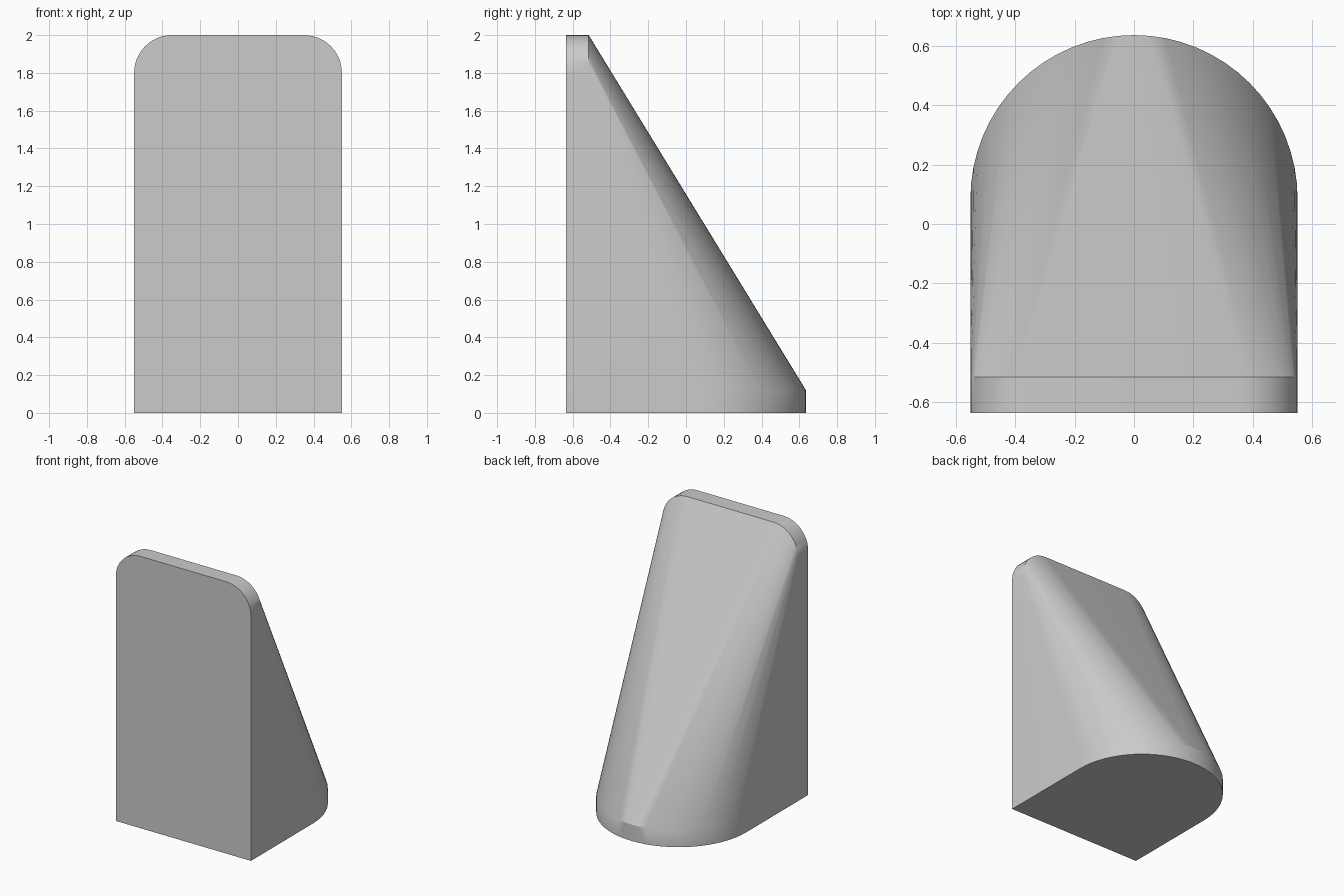
import bpy
import bmesh
from math import sin, cos, pi, radians

cube = bpy.data.objects.get("Cube")
if cube:
    bpy.data.objects.remove(cube, do_unlink=True)

HALF_W = 0.55      # half width of the block
FRONT = -0.635     # flat front plane
LIP = 0.12         # thickness of base slab and upright plate
ARCH_Y = 0.085     # centre of the rounded back
CORNER = 0.2       # radius of the plate's top corners
TOP = 2.0


def arc(cx, cy, r, start, end, steps):
    """Points on an arc, angles in radians."""
    angles = [start + (end - start) * i / steps for i in range(steps + 1)]
    return [(cx + r * cos(a), cy + r * sin(a)) for a in angles]


def material(name, rgb):
    mat = bpy.data.materials.new(name)
    mat.use_nodes = True
    mat.diffuse_color = (*rgb, 1)
    mat.node_tree.nodes["Principled BSDF"].inputs["Base Color"].default_value = (*rgb, 1)
    return mat


# Base slab outline: straight front, semicircular back
base = [(-HALF_W, FRONT), (HALF_W, FRONT)] + arc(0, ARCH_Y, HALF_W, 0, pi, 32)

# Upright plate outline: rounded top corners
cx, cz = HALF_W - CORNER, TOP - CORNER
plate = arc(cx, cz, CORNER, 0, pi / 2, 12) + arc(-cx, cz, CORNER, pi / 2, pi, 12)

# Wedge body: slab and plate wrapped in one convex skin
bm = bmesh.new()
for x, y in base:
    for z in (0, LIP):
        bm.verts.new((x, y, z))
for x, z in plate:
    for y in (FRONT, FRONT + LIP):
        bm.verts.new((x, y, z))
hull = bmesh.ops.convex_hull(bm, input=bm.verts)
unused = {g for g in hull["geom_interior"] + hull["geom_unused"]
          if isinstance(g, bmesh.types.BMVert)}
bmesh.ops.delete(bm, geom=list(unused), context="VERTS")
bmesh.ops.dissolve_limit(bm, angle_limit=radians(0.1), verts=bm.verts, edges=bm.edges)
bmesh.ops.recalc_face_normals(bm, faces=bm.faces)

mesh = bpy.data.meshes.new("wedge_body")
bm.to_mesh(mesh)
bm.free()
mesh.materials.append(material("plain_grey", (0.6, 0.6, 0.6)))
body = bpy.data.objects.new("wedge_body", mesh)
bpy.context.collection.objects.link(body)

# Smooth curves, crisp corners
bpy.ops.object.select_all(action="DESELECT")
body.select_set(True)
bpy.context.view_layer.objects.active = body
bpy.ops.object.shade_smooth_by_angle(angle=radians(30))
